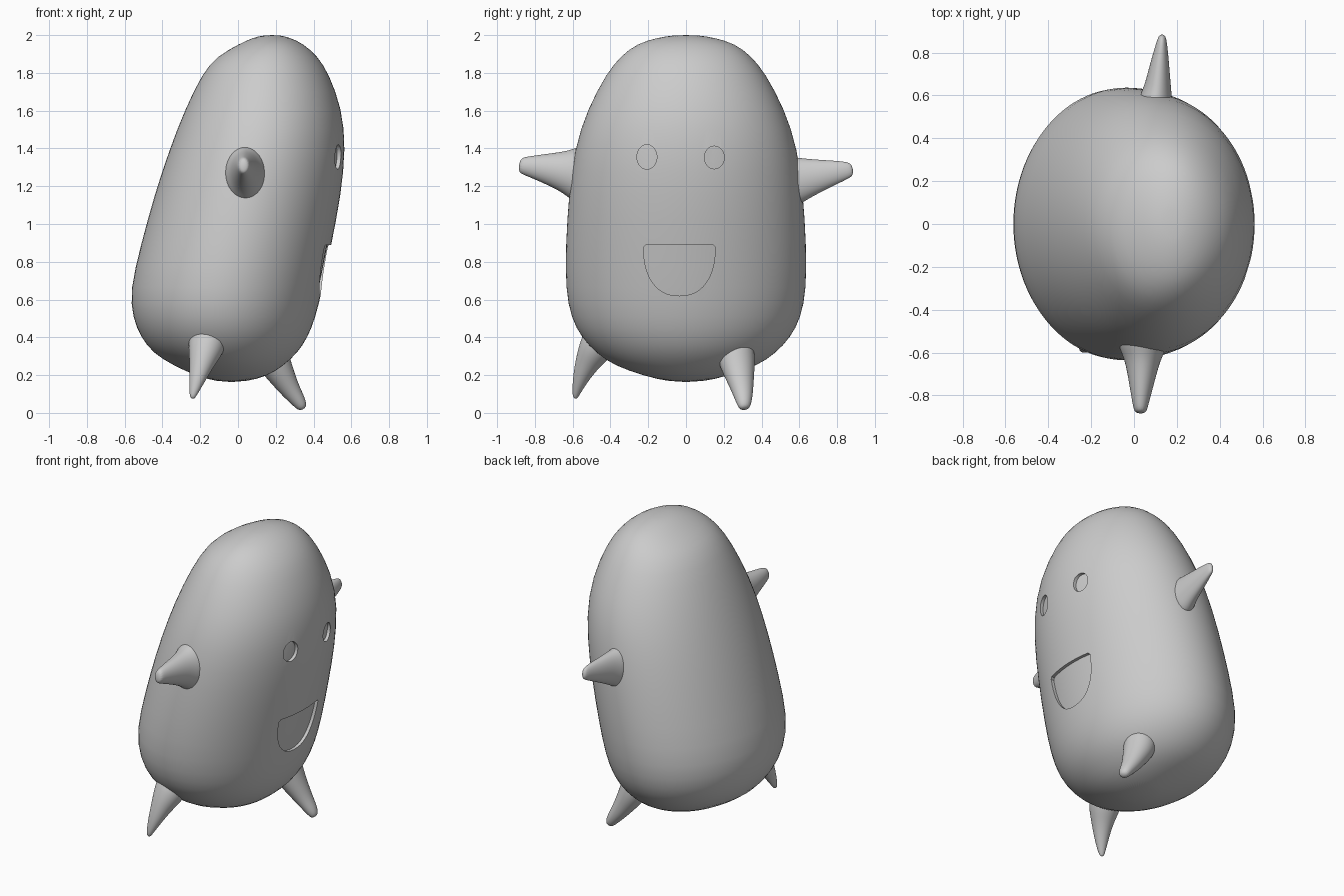
import bpy, bmesh
from math import sin, cos, pi
from mathutils import Vector

if "Cube" in bpy.data.objects:
    bpy.data.objects.remove(bpy.data.objects["Cube"])


def make(name, rings, subdiv=0):
    """Skin a list of equal-length vertex rings and cap both ends."""
    bm = bmesh.new()
    loops = [[bm.verts.new(p) for p in r] for r in rings]
    n = len(loops[0])
    for a, b in zip(loops, loops[1:]):
        for i in range(n):
            j = (i + 1) % n
            bm.faces.new((a[i], a[j], b[j], b[i]))
    bm.faces.new(loops[0])
    bm.faces.new(loops[-1])
    bmesh.ops.recalc_face_normals(bm, faces=bm.faces)
    me = bpy.data.meshes.new(name)
    bm.to_mesh(me)
    bm.free()
    ob = bpy.data.objects.new(name, me)
    bpy.context.collection.objects.link(ob)
    select(ob)
    if subdiv:
        m = ob.modifiers.new("smooth", 'SUBSURF')
        m.levels = m.render_levels = subdiv
        bpy.ops.object.modifier_apply(modifier=m.name)
    return ob


def select(ob):
    bpy.ops.object.select_all(action='DESELECT')
    ob.select_set(True)
    bpy.context.view_layer.objects.active = ob


def subtract(ob, tool):
    select(ob)
    m = ob.modifiers.new("cut", 'BOOLEAN')
    m.operation, m.object, m.solver = 'DIFFERENCE', tool, 'EXACT'
    bpy.ops.object.modifier_apply(modifier=m.name)


def smooth(ob):
    select(ob)
    bpy.ops.object.shade_smooth_by_angle(angle=0.7)


# Leaning body: z, left x, right x, half width in y
SECTIONS = [
    (.163, -.10, .03, .08), (.195, -.22, .16, .22), (.25, -.34, .24, .38),
    (.315, -.45, .315, .475), (.40, -.515, .37, .555), (.50, -.558, .41, .608),
    (.65, -.575, .447, .64), (.90, -.512, .497, .638), (1.15, -.445, .546, .622),
    (1.40, -.362, .572, .592), (1.61, -.28, .552, .522), (1.80, -.188, .48, .42),
    (1.89, -.11, .42, .345), (1.955, .01, .345, .26), (1.987, .08, .275, .15),
    (2.0, .14, .22, .06)]


def body(name, inset=0):
    rings = []
    for z, xl, xr, w in SECTIONS:
        c, a, b = (xl + xr) / 2, (xr - xl) / 2 - inset, w - inset
        rings.append([(c + a * cos(t * pi / 24), b * sin(t * pi / 24), z)
                      for t in range(48)])
    return make(name, rings, 1)


# Tapered limb along a path of (x, y, z, sideways radius, upright radius)
def limb(name, path):
    pts = [Vector(p[:3]) for p in path]
    d = (pts[-1] - pts[0]).normalized()
    u = d.cross(Vector((0, 0, 1))).normalized()
    v = u.cross(d)
    rings = [[c + u * p[3] * cos(t * pi / 8) + v * p[4] * sin(t * pi / 8)
              for t in range(16)] for c, p in zip(pts, path)]
    smooth(make(name, rings, 2))


# Face outlines in (y, z)
def oval(cy, cz, ry, rz):
    return [(cy + ry * cos(t * pi / 16), cz + rz * sin(t * pi / 16)) for t in range(32)]


def grin(cy, top, half, depth):
    pts = [(cy - half + .012, top), (cy + half - .012, top)]
    for t in range(25):
        a = pi * t / 24
        s, c = sin(a), cos(a)
        pts.append((cy + half * (abs(c) ** .85) * (1 if c > 0 else -1),
                    top - .012 - (depth - .012) * s ** .9))
    return pts


torso = body("body")
core = body("recess_floor_helper", .02)

# Shallow recesses for the eyes and mouth, following the body curve
FACE = [("left_eye_cutter", oval(-.207, 1.355, .053, .065)),
        ("right_eye_cutter", oval(.15, 1.352, .053, .06)),
        ("mouth_cutter", grin(-.035, .89, .19, .27))]
for name, outline in FACE:
    cutter = make(name, [[(x, y, z) for y, z in outline] for x in (.3, .75)])
    subtract(cutter, core)
    subtract(torso, cutter)
    bpy.data.objects.remove(cutter)
bpy.data.objects.remove(core)
smooth(torso)

# Arms
limb("left_arm", [(.04, -.48, 1.26, .12, .17), (.04, -.58, 1.265, .115, .155),
                  (.04, -.63, 1.275, .085, .115), (.035, -.75, 1.295, .058, .078),
                  (.03, -.85, 1.308, .036, .05), (.03, -.885, 1.31, .026, .038)])
limb("right_arm", [(.10, .48, 1.23, .09, .14), (.10, .59, 1.23, .08, .13),
                   (.11, .63, 1.24, .065, .11), (.12, .75, 1.265, .045, .075),
                   (.13, .85, 1.285, .025, .048), (.132, .885, 1.288, .014, .03)])

# Legs
limb("left_leg", [(-.15, -.42, .44, .11, .11), (-.17, -.475, .34, .10, .095),
                  (-.19, -.52, .27, .07, .068), (-.215, -.56, .18, .045, .042),
                  (-.237, -.584, .10, .022, .02), (-.242, -.588, .075, .01, .01)])
limb("right_leg", [(.15, .25, .38, .11, .11), (.19, .27, .27, .10, .09),
                   (.235, .285, .19, .078, .07), (.28, .30, .115, .058, .052),
                   (.325, .308, .055, .042, .038), (.345, .31, .018, .026, .022)])
